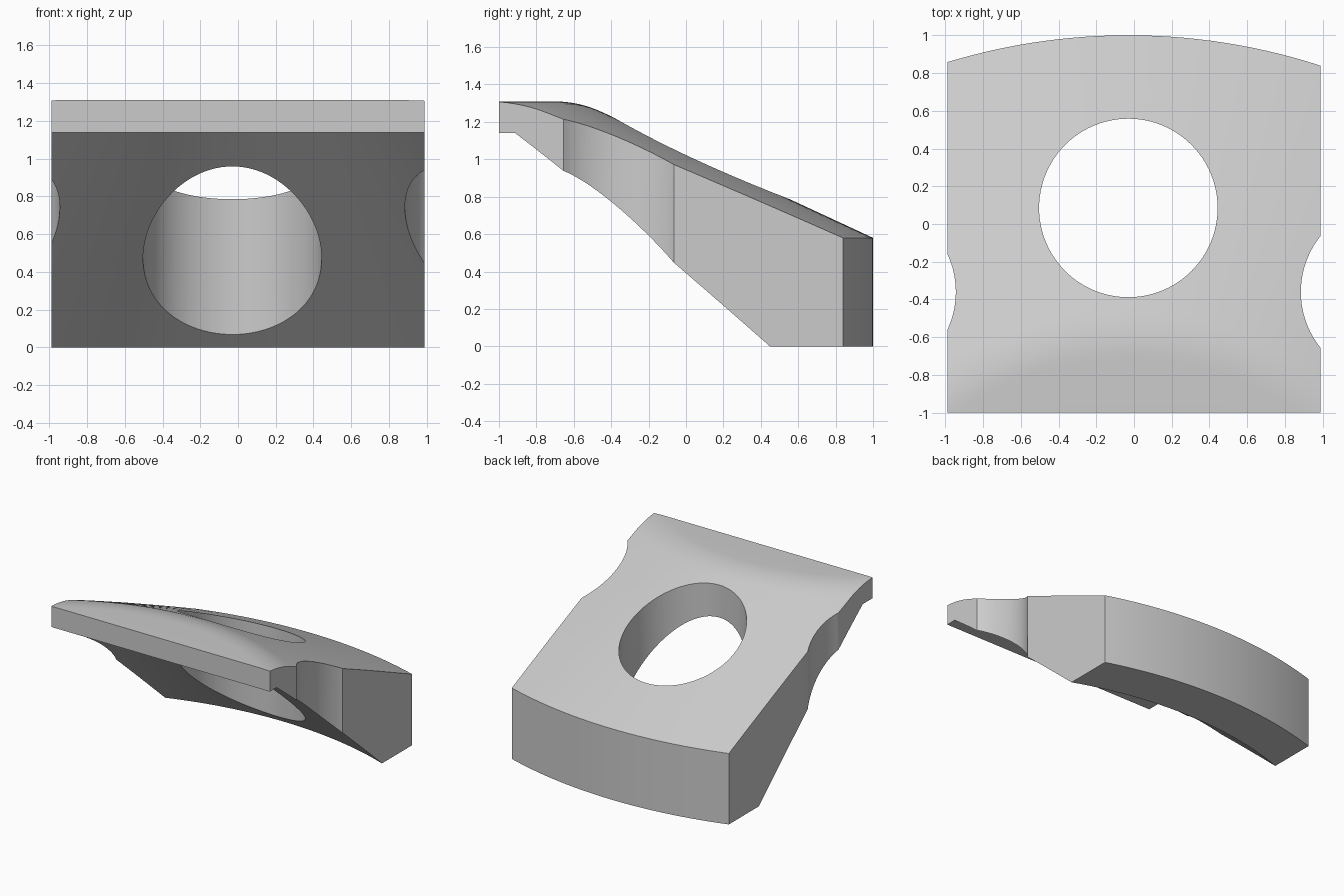
import bpy, bmesh, math
from mathutils import Matrix, Vector

cube = bpy.data.objects.get("Cube")
if cube:
    bpy.data.objects.remove(cube, do_unlink=True)

AXIS = Vector((-0.03, -2.3, 0))   # vertical axis the plate sweeps around
OUTER, PITCH, HOLE = 3.3, 2.385, 0.473


def add_object(name, bm):
    bmesh.ops.recalc_face_normals(bm, faces=bm.faces[:])
    mesh = bpy.data.meshes.new(name)
    bm.to_mesh(mesh)
    bm.free()
    obj = bpy.data.objects.new(name, mesh)
    bpy.context.collection.objects.link(obj)
    return obj


def cut(target, cutter, operation):
    mod = target.modifiers.new(cutter.name, "BOOLEAN")
    mod.object, mod.operation, mod.solver = cutter, operation, "EXACT"
    bpy.context.view_layer.objects.active = target
    bpy.ops.object.modifier_apply(modifier=mod.name)
    bpy.data.objects.remove(cutter, do_unlink=True)


def rounded(a, corner, b, steps=8):
    """Soft corner as a quadratic curve from a to b."""
    a, c, b = Vector(a), Vector(corner), Vector(b)
    ts = [i / steps for i in range(steps + 1)]
    return [tuple(a * (1 - t) ** 2 + c * 2 * t * (1 - t) + b * t * t) for t in ts]


# Swept plate: wedge section (radius, height) spun around the axis
section = [(1.15, 1.14), (1.72, 1.14), (2.931, 0), (OUTER, 0), (OUTER, 0.58)]
section += reversed(rounded((1.59, 1.31), (1.727, 1.31), (1.85, 1.253)))
section += [(1.15, 1.31)]
bm = bmesh.new()
start = Matrix.Rotation(math.radians(-46), 3, "Z")
verts = [bm.verts.new(AXIS + start @ Vector((0, r, z))) for r, z in section]
face = bm.faces.new(verts)
spun = bmesh.ops.spin(bm, geom=[face] + face.edges[:] + verts, cent=AXIS,
                      axis=(0, 0, 1), angle=math.radians(92), steps=72)
# close the starting end if the spin consumed its face
edges = [e for e in bm.edges if e.is_boundary]
if edges:
    bmesh.ops.holes_fill(bm, edges=edges, sides=0)
plate = add_object("curved_plate", bm)

# Straight sides and straight front edge
bm = bmesh.new()
bmesh.ops.create_cube(bm, size=1, matrix=Matrix.Translation((0, 0.5, 0.7))
                      @ Matrix.Diagonal((1.976, 3, 4, 1)))
cut(plate, add_object("trim_block", bm), "INTERSECT")

# Round bolt hole, and the two neighbours that scallop the sides
for name, degrees in (("centre_hole", 0), ("left_scallop", -35.56), ("right_scallop", 35.56)):
    a = math.radians(degrees)
    spot = AXIS + Vector((-math.sin(a), math.cos(a), 0)) * PITCH
    bm = bmesh.new()
    bmesh.ops.create_cone(bm, cap_ends=True, segments=96, radius1=HOLE, radius2=HOLE,
                          depth=4, matrix=Matrix.Translation(spot))
    cut(plate, add_object(name, bm), "DIFFERENCE")

# Plain grey finish
mat = bpy.data.materials.new("plain_grey")
mat.use_nodes = True
grey = (0.6, 0.6, 0.6, 1)
mat.diffuse_color = grey
mat.node_tree.nodes["Principled BSDF"].inputs["Base Color"].default_value = grey
plate.data.materials.clear()
plate.data.materials.append(mat)
for poly in plate.data.polygons:
    poly.material_index = 0

bpy.ops.object.select_all(action="DESELECT")
plate.select_set(True)
bpy.context.view_layer.objects.active = plate
bpy.ops.object.shade_smooth_by_angle(angle=math.radians(25))
